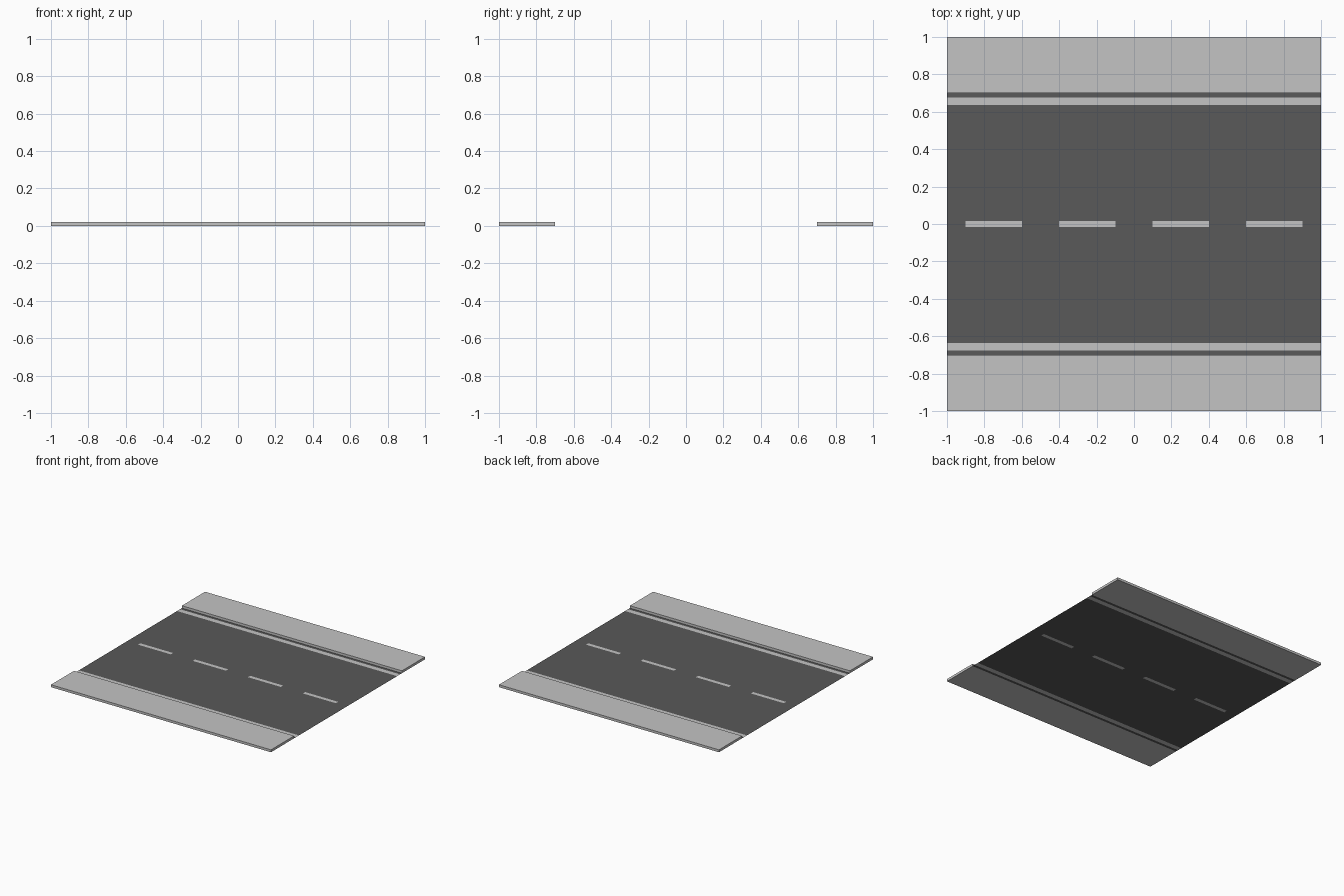
import bpy, bmesh

if "Cube" in bpy.data.objects:
    bpy.data.objects.remove(bpy.data.objects["Cube"])


def material(name, grey):
    m = bpy.data.materials.new(name)
    m.diffuse_color = (grey, grey, grey, 1)
    m.use_nodes = True
    m.node_tree.nodes["Principled BSDF"].inputs["Base Color"].default_value = m.diffuse_color
    return m


asphalt = material("dark_asphalt", 0.10)
pale = material("pale_grey", 0.55)


def make_object(name, bm, mats):
    bmesh.ops.recalc_face_normals(bm, faces=bm.faces)
    mesh = bpy.data.meshes.new(name)
    bm.to_mesh(mesh)
    bm.free()
    for m in mats:
        mesh.materials.append(m)
    ob = bpy.data.objects.new(name, mesh)
    bpy.context.collection.objects.link(ob)
    return ob


# Flat road, cut into a grid so the markings are faces of the surface
dash_centres = (-0.75, -0.25, 0.25, 0.75)
xs = [-1.0] + [c + s * 0.15 for c in dash_centres for s in (-1, 1)] + [1.0]
half = [0.015, 0.637, 0.676, 0.70]
ys = [-y for y in reversed(half)] + half

bm = bmesh.new()
grid = [[bm.verts.new((x, y, 0)) for x in xs] for y in ys]
for j in range(len(ys) - 1):
    for i in range(len(xs) - 1):
        f = bm.faces.new((grid[j][i], grid[j][i + 1],
                          grid[j + 1][i + 1], grid[j + 1][i]))
        c = f.calc_center_median()
        edge_line = half[1] < abs(c.y) < half[2]
        dash = abs(c.y) < half[0] and any(abs(c.x - d) < 0.15 for d in dash_centres)
        f.material_index = 1 if edge_line or dash else 0
for f in bm.faces:
    if f.normal.z < 0:
        f.normal_flip()
make_object("road_surface", bm, [asphalt, pale])

# Raised pavement slab along each side
for side, name in ((-1, "front_pavement"), (1, "back_pavement")):
    bm = bmesh.new()
    bmesh.ops.create_cube(bm, size=1)
    bmesh.ops.scale(bm, vec=(2, 0.30, 0.02), verts=bm.verts)
    bmesh.ops.translate(bm, vec=(0, side * 0.85, 0.01), verts=bm.verts)
    make_object(name, bm, [pale])
